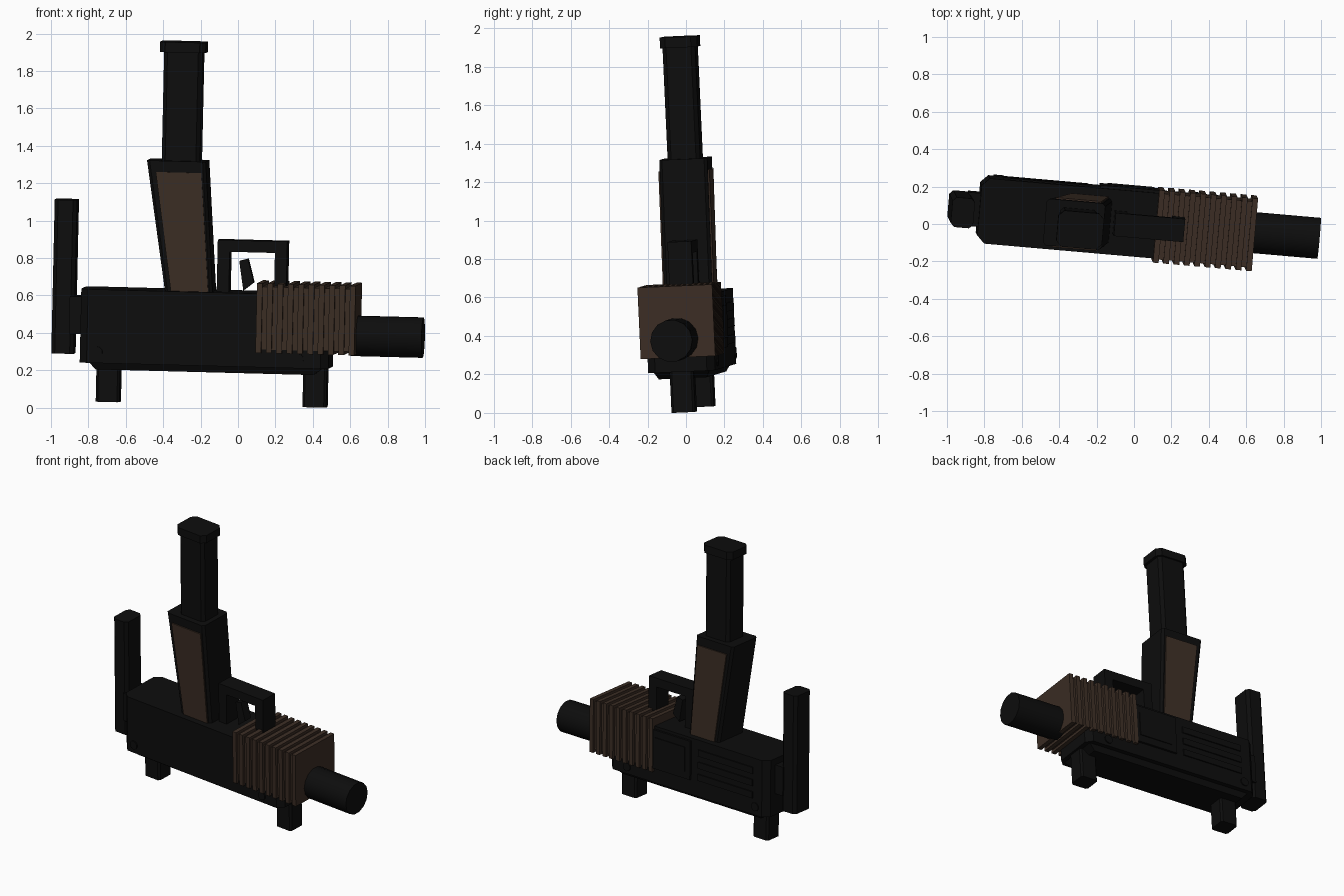
import bpy, bmesh, math
from mathutils import Matrix, Euler, Vector

if "Cube" in bpy.data.objects:
    bpy.data.objects.remove(bpy.data.objects["Cube"])

CY = 0.01  # centre plane of the model
# The whole model sits slightly yawed, pitched and rolled about this pivot
PIVOT = Matrix.Translation((0, 0, 0.4))
TILT = PIVOT @ Euler((math.radians(2.5), math.radians(1.5), math.radians(-5))).to_matrix().to_4x4() @ PIVOT.inverted()


def material(name, rgb):
    m = bpy.data.materials.new(name)
    m.diffuse_color = (*rgb, 1)
    m.use_nodes = True
    m.node_tree.nodes["Principled BSDF"].inputs["Base Color"].default_value = m.diffuse_color
    return m


BLACK = material("matte black", (0.004, 0.004, 0.004))
BROWN = material("dark brown", (0.045, 0.027, 0.018))


def finish(name, bm, mat):
    bmesh.ops.recalc_face_normals(bm, faces=bm.faces)
    bm.transform(TILT)
    me = bpy.data.meshes.new(name)
    bm.to_mesh(me)
    bm.free()
    me.materials.append(mat)
    ob = bpy.data.objects.new(name, me)
    bpy.context.collection.objects.link(ob)
    return ob


def add_prism(bm, pts, y0, y1):
    """Extrude an x-z outline from y0 to y1."""
    a = [bm.verts.new((x, y0, z)) for x, z in pts]
    b = [bm.verts.new((x, y1, z)) for x, z in pts]
    bm.faces.new(a)
    bm.faces.new(b)
    for i in range(len(pts)):
        j = (i + 1) % len(pts)
        bm.faces.new((a[i], a[j], b[j], b[i]))


def chamfer_uprights(bm, size):
    """Cut the upright corners."""
    edges = [e for e in bm.edges
             if abs((e.verts[0].co - e.verts[1].co).normalized().z) > 0.9]
    bmesh.ops.bevel(bm, geom=edges, offset=size, segments=1, affect='EDGES')


def prism(name, pts, half, mat=BLACK, chamfer=0, cy=CY):
    bm = bmesh.new()
    add_prism(bm, pts, cy - half, cy + half)
    if chamfer:
        chamfer_uprights(bm, chamfer)
    return finish(name, bm, mat)


def rect(x0, x1, z0, z1):
    return [(x0, z0), (x1, z0), (x1, z1), (x0, z1)]


def cylinder(name, centre, radius, length, axis, sides, mat=BLACK):
    bm = bmesh.new()
    bmesh.ops.create_cone(bm, cap_ends=True, segments=sides, radius1=radius,
                          radius2=radius, depth=length)
    rot = Vector((0, 0, 1)).rotation_difference(Vector(axis)).to_matrix().to_4x4()
    bm.transform(Matrix.Translation(centre) @ rot)
    return finish(name, bm, mat)


# Receiver and its tapered lower plate
prism("receiver", rect(-0.835, 0.5, 0.226, 0.62), 0.175, chamfer=0.04)
bm = bmesh.new()
rings = []
for z, x0, x1, h in ((0.235, -0.79, 0.48, 0.15), (0.19, -0.75, 0.42, 0.125)):
    rings.append([bm.verts.new((x, CY + y, z))
                  for x, y in ((x0, -h), (x1, -h), (x1, h), (x0, h))])
bm.faces.new(rings[0])
bm.faces.new(rings[1])
for i in range(4):
    j = (i + 1) % 4
    bm.faces.new((rings[0][i], rings[0][j], rings[1][j], rings[1][i]))
finish("lower_plate", bm, BLACK)

# Details on the far side: port cover, frame and long ribs
prism("port_cover", rect(-0.2, 0.13, 0.33, 0.6), 0.01, cy=CY + 0.18)
prism("port_inset", rect(-0.16, 0.09, 0.38, 0.55), 0.006, cy=CY + 0.19)
for i in range(3):
    z = 0.34 + i * 0.085
    prism("side_rib", rect(-0.72, -0.26, z, z + 0.045), 0.008, cy=CY + 0.175)

# Pins through the receiver
for x, z in ((-0.74, 0.285), (0.34, 0.275)):
    cylinder("receiver_pin", (x, CY, z), 0.03, 0.365, (0, 1, 0), 10)

# Ribbed handguard: core, regular ribs and end plate
bm = bmesh.new()
add_prism(bm, rect(0.12, 0.63, 0.322, 0.658), CY - 0.177, CY + 0.177)
COUNT, X0, X1, RIB = 10, 0.112, 0.642, 0.03
for i in range(COUNT):
    x = X0 + i * (X1 - X0 - RIB) / (COUNT - 1)
    add_prism(bm, rect(x, x + RIB, 0.304, 0.676), CY - 0.195, CY + 0.195)
finish("handguard", bm, BROWN)

# Barrel
barrel = cylinder("barrel", (0.8, CY, 0.4), 0.11, 0.386, (1, 0, 0), 14)

# Rear post and its connector
prism("rear_post", rect(-0.995, -0.875, 0.267, 1.09), 0.08, chamfer=0.02)
prism("rear_connector", rect(-0.9, -0.8, 0.375, 0.576), 0.09)

# Slanted grip with a coloured panel on each side
prism("grip", [(-0.382, 0.58), (-0.13, 0.58), (-0.185, 1.315), (-0.5, 1.315)],
      0.125, chamfer=0.015)
PANEL = [(-0.355, 0.62), (-0.155, 0.62), (-0.205, 1.255), (-0.45, 1.255)]
for s in (-1, 1):
    prism("grip_panel", PANEL, 0.006, BROWN, cy=CY + s * 0.127)

# Magazine and its end cap
prism("magazine", rect(-0.425, -0.22, 1.3, 1.9), 0.085, chamfer=0.02)
prism("magazine_cap", rect(-0.447, -0.202, 1.895, 1.95), 0.097, chamfer=0.03)

# Trigger guard as one arch, and the trigger
prism("trigger_guard", [(-0.115, 0.6), (-0.05, 0.6), (-0.05, 0.835), (0.193, 0.835),
                        (0.193, 0.63), (0.258, 0.63), (0.258, 0.897), (-0.115, 0.897)],
      0.062)
prism("trigger", [(0.0, 0.785), (0.046, 0.798), (0.08, 0.672), (0.025, 0.628)], 0.03)

# Two short blocks underneath
for name, x0 in (("rear_block", -0.752), ("front_block", 0.358)):
    prism(name, rect(x0, x0 + 0.127, 0.014, 0.24), 0.062, chamfer=0.012)

# Smooth the barrel wall and keep its end edges sharp
bpy.ops.object.select_all(action='DESELECT')
barrel.select_set(True)
bpy.context.view_layer.objects.active = barrel
bpy.ops.object.shade_smooth_by_angle()
